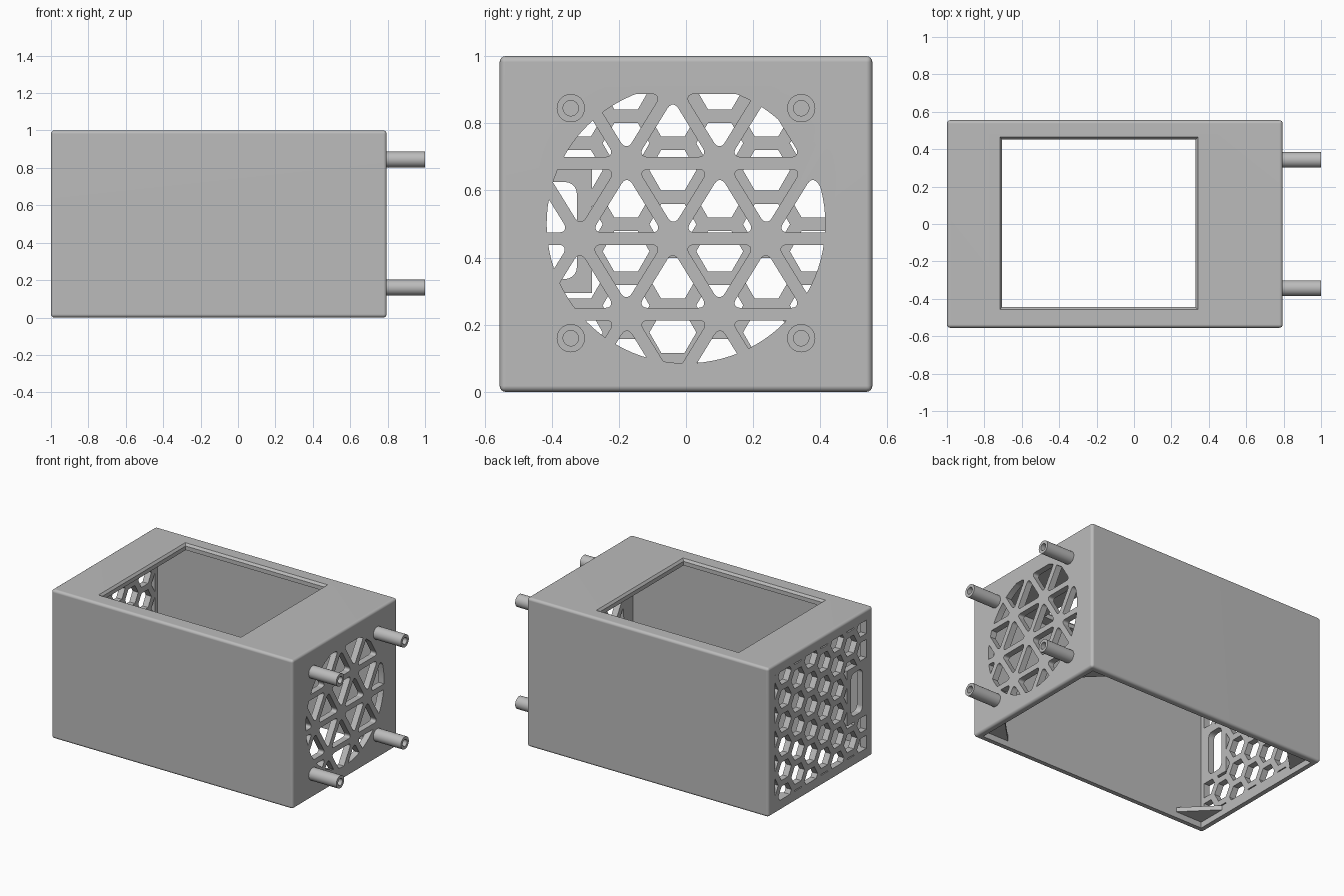
import bpy, bmesh, math
from mathutils import Vector

if "Cube" in bpy.data.objects:
    bpy.data.objects.remove(bpy.data.objects["Cube"])

grey = bpy.data.materials.new("light grey plastic")
grey.use_nodes = True
colour = (0.5, 0.5, 0.5, 1)
grey.diffuse_color = colour
grey.node_tree.nodes["Principled BSDF"].inputs["Base Color"].default_value = colour


def finish(name, bm):
    bmesh.ops.recalc_face_normals(bm, faces=bm.faces)
    mesh = bpy.data.meshes.new(name)
    bm.to_mesh(mesh)
    bm.free()
    mesh.materials.append(grey)
    obj = bpy.data.objects.new(name, mesh)
    bpy.context.collection.objects.link(obj)
    return obj


def prisms(name, outlines, start, end, axis="x", rounding=0):
    """Extrude 2D outlines along an axis, optionally rounding the long edges."""
    bm = bmesh.new()
    for outline in outlines:
        if axis == "x":
            pts, step = [(start, a, b) for a, b in outline], Vector((end - start, 0, 0))
        else:
            pts, step = [(a, b, start) for a, b in outline], Vector((0, 0, end - start))
        face = bm.faces.new([bm.verts.new(p) for p in pts])
        out = bmesh.ops.extrude_face_region(bm, geom=[face])["geom"]
        bmesh.ops.translate(bm, vec=step, verts=[g for g in out if isinstance(g, bmesh.types.BMVert)])
    if rounding:
        k = "xyz".index(axis)
        long_edges = [e for e in bm.edges if abs(e.verts[0].co[k] - e.verts[1].co[k]) > 1e-4]
        bmesh.ops.bevel(bm, geom=long_edges, offset=rounding, segments=5, profile=0.5, affect="EDGES")
    return finish(name, bm)


def rect(a0, a1, b0, b1):
    return [(a0, b0), (a1, b0), (a1, b1), (a0, b1)]


def ring(y, z, radius, sides, turn=0):
    return [(y + radius * math.cos(turn + math.tau * i / sides),
             z + radius * math.sin(turn + math.tau * i / sides)) for i in range(sides)]


def apply_modifiers(obj):
    mesh = bpy.data.meshes.new_from_object(obj.evaluated_get(bpy.context.evaluated_depsgraph_get()))
    obj.modifiers.clear()
    obj.data = mesh


def combine(obj, cutter, operation="DIFFERENCE"):
    mod = obj.modifiers.new("cut", "BOOLEAN")
    mod.operation, mod.solver, mod.object = operation, "EXACT", cutter
    apply_modifiers(obj)
    bpy.data.objects.remove(cutter)


def smooth(obj):
    bpy.ops.object.select_all(action="DESELECT")
    obj.select_set(True)
    bpy.context.view_layer.objects.active = obj
    bpy.ops.object.shade_smooth_by_angle(angle=math.radians(32))
    mod = obj.modifiers.new("flat normals", "WEIGHTED_NORMAL")
    mod.keep_sharp = True


LEFT, RIGHT, SIDE, WALL = -1.0, 0.795, 0.555, 0.042

# Housing: rounded box, hollow and open underneath
housing = prisms("housing", [rect(LEFT, RIGHT, -SIDE, SIDE)], 0, 1, "z")
bevel = housing.modifiers.new("round", "BEVEL")
bevel.width, bevel.segments = 0.018, 4
apply_modifiers(housing)
inner = (LEFT + WALL, RIGHT - WALL, -SIDE + WALL, SIDE - WALL)
combine(housing, prisms("cavity", [rect(*inner)], -0.1, 1 - WALL, "z"))

# Top opening with a flared rim
x0, x1, y0, y1 = -0.705, 0.33, -0.445, 0.452
combine(housing, prisms("opening", [rect(x0, x1, y0, y1)], 0.9, 1.1, "z"))
flare = prisms("flare", [rect(x0, x1, y0, y1)], 0.985, 1.01, "z")
for v in flare.data.vertices:
    if v.co.z > 1:
        v.co.x += 0.02 if v.co.x > 0 else -0.02
        v.co.y += 0.02 if v.co.y > 0 else -0.02
combine(housing, flare)

# Triangular fan grille trimmed to a circle in the right wall
base, height, rib = 0.277, 0.2247, 0.037
side = math.hypot(base / 2, height)
inradius = base * height / (base + 2 * side)
scale = 1 - rib / 2 / inradius
triangles = []
for row in range(4):
    low = 0.007 + row * height
    for k in range(-4, 5):
        y = (0.101 if row % 2 == 0 else -0.039) + k * base / 2
        up = 1 if k % 2 == 0 else -1
        centre = low + inradius if up > 0 else low + height - inradius
        triangles.append([(y + a * scale, centre + up * b * scale) for a, b in (
            (-base / 2, -inradius), (base / 2, -inradius), (0, height - inradius))])
grille = prisms("grille_cutter", triangles, 0.65, 0.9, "x", 0.03)
combine(grille, prisms("circle", [ring(0, 0.5, 0.415, 96)], 0.7, 0.85), "INTERSECT")
combine(housing, grille)

# Hexagonal vent in the left wall, with a framed cable slot
pitch, bar = 0.161, 0.04
hexes = []
for col in range(-4, 5):
    for row in range(-4, 5):
        z = 0.66 + (row + 0.5 * (col % 2)) * pitch
        hexes.append(ring(-0.039 + col * pitch * math.sqrt(0.75), z, (pitch - bar) / math.sqrt(3), 6))
vent = prisms("vent_cutter", hexes, -1.2, -0.85)
combine(vent, prisms("vent_area", [rect(-0.485, 0.485, 0.07, 0.93)], -1.1, -0.9), "INTERSECT")
combine(vent, prisms("slot_frame", [rect(-0.6, -0.28, 0.295, 0.665)], -1.3, -0.8))
combine(housing, vent)
combine(housing, prisms("slot", [rect(-0.445, -0.325, 0.336, 0.625)], -1.1, -0.9, "x", 0.035))
smooth(housing)

# Corner gussets just inside the open bottom
LEG, TUCK = 0.28, 0.02
for x, sx, xname in ((LEFT, 1, "right"), (RIGHT, -1, "left")):
    for sy, yname in ((1, "front"), (-1, "back")):
        y = -SIDE * sy
        corner = [(x + sx * TUCK, y + sy * TUCK), (x + sx * (LEG - TUCK), y + sy * TUCK),
                  (x + sx * TUCK, y + sy * (LEG - TUCK))]
        prisms(f"gusset_{yname}_{xname}", [corner], 0.04, 0.07, "z")

# Hollow mounting posts on the right wall
for y in (-0.343, 0.343):
    for z in (0.16, 0.845):
        name = f"post_{'front' if y < 0 else 'back'}_{'lower' if z < 0.5 else 'upper'}"
        post = prisms(name, [ring(y, z, 0.042, 32)], RIGHT - 0.01, 1)
        combine(post, prisms("bore", [ring(y, z, 0.023, 32)], RIGHT + 0.001, 1.1))
        smooth(post)
